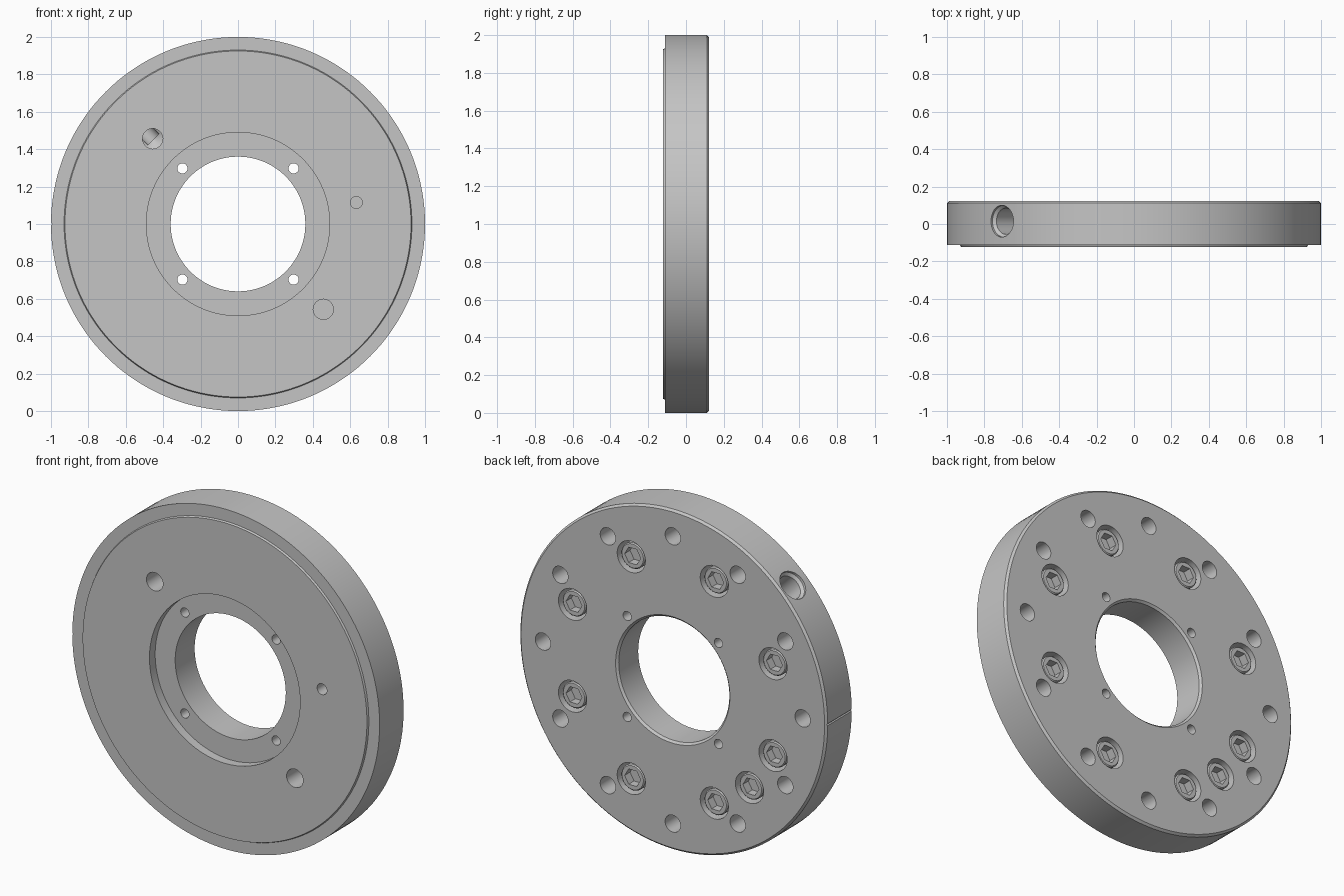
import bpy, bmesh, math
from mathutils import Vector, Matrix

cube = bpy.data.objects.get("Cube")
if cube:
    bpy.data.objects.remove(cube, do_unlink=True)

CENTRE = Vector((0, 0, 1))
BACK, FRONT, STEP = 0.123, -0.123, -0.112   # face planes along y
AXIS = Vector((0, 1, 0))

steel = bpy.data.materials.new("machined_grey")
steel.use_nodes = True
GREY = (0.56, 0.56, 0.56, 1)
steel.diffuse_color = GREY
steel.node_tree.nodes["Principled BSDF"].inputs["Base Color"].default_value = GREY


def lathe(bm, profile, origin, direction, steps=32, closed=False):
    """Turn a (radius, height) profile about an axis and add it to bm."""
    part = bmesh.new()
    vs = [part.verts.new((r, 0, h)) for r, h in profile]
    pairs = list(zip(vs, vs[1:])) + ([(vs[-1], vs[0])] if closed else [])
    edges = [part.edges.new(p) for p in pairs]
    bmesh.ops.spin(part, geom=vs + edges, cent=(0, 0, 0), axis=(0, 0, 1),
                   angle=math.tau, steps=steps, use_merge=True)
    bmesh.ops.remove_doubles(part, verts=part.verts, dist=1e-5)
    bmesh.ops.recalc_face_normals(part, faces=part.faces)
    turn = Vector(direction).to_track_quat('Z', 'Y').to_matrix().to_4x4()
    part.transform(Matrix.Translation(origin) @ turn)
    mesh = bpy.data.meshes.new("part")
    part.to_mesh(mesh)
    part.free()
    bm.from_mesh(mesh)
    bpy.data.meshes.remove(mesh)


def drill(bm, origin, direction, radius, depth, tip=0.0, steps=32):
    """Solid drill shape that enters at origin and runs along direction."""
    lathe(bm, [(0, -0.05), (radius, -0.05), (radius, depth), (0, depth + tip)],
          origin, direction, steps)


def to_object(bm, name):
    mesh = bpy.data.meshes.new(name)
    bm.to_mesh(mesh)
    bm.free()
    mesh.materials.append(steel)
    obj = bpy.data.objects.new(name, mesh)
    bpy.context.collection.objects.link(obj)
    return obj


def activate(obj):
    bpy.ops.object.select_all(action='DESELECT')
    obj.select_set(True)
    bpy.context.view_layer.objects.active = obj


def cut(obj, cutter):
    cutter.hide_render = True
    mod = obj.modifiers.new("cut", 'BOOLEAN')
    mod.operation, mod.solver, mod.object = 'DIFFERENCE', 'EXACT', cutter
    activate(obj)
    bpy.ops.object.modifier_apply(modifier=mod.name)
    bpy.data.objects.remove(cutter, do_unlink=True)


def smooth(obj):
    activate(obj)
    bpy.ops.object.shade_smooth_by_angle(angle=math.radians(25))


def on_face(radius, degrees, y):
    a = math.radians(degrees)
    return Vector((radius * math.cos(a), y, 1 + radius * math.sin(a)))


# Disc body: raised front face, front recess, bore, chamfered back edges
bm = bmesh.new()
lathe(bm, [(0.36, -0.07), (0.49, -0.07), (0.49, FRONT), (0.925, FRONT),
           (0.93, STEP), (1.0, STEP), (1.0, BACK - 0.012), (0.988, BACK),
           (0.372, BACK), (0.36, BACK - 0.012)],
      CENTRE, AXIS, steps=144, closed=True)
disc = to_object(bm, "flange_disc")

# Holes in both faces
screw_angles = [22.5 + 45 * i for i in range(8)] + [225]
bm = bmesh.new()
for i in range(12):
    drill(bm, on_face(0.845, 30 * i, BACK), -AXIS, 0.05, 0.12, 0.025)
for a in screw_angles:
    drill(bm, on_face(0.706, a, BACK), -AXIS, 0.092, 0.12)
for i in range(4):
    drill(bm, on_face(0.42, 45 + 90 * i, FRONT), AXIS, 0.027, 0.35)
drill(bm, on_face(0.645, 135, FRONT), AXIS, 0.054, 0.12, 0.03)
drill(bm, on_face(0.645, -45, FRONT), AXIS, 0.054, 0.12)
drill(bm, on_face(0.643, 10.3, FRONT), AXIS, 0.032, 0.08)
cut(disc, to_object(bm, "face_hole_cutter"))

# Radial port in the rim, narrowing toward the front face hole
bm = bmesh.new()
lathe(bm, [(0, -0.1), (0.085, -0.1), (0.085, 0.015), (0.07, 0.03),
           (0.07, 0.2), (0.045, 0.22), (0.045, 0.36), (0, 0.36)],
      on_face(1.0, 135, 0.015), CENTRE - on_face(1.0, 135, 0))
cut(disc, to_object(bm, "port_cutter"))

# Fine index groove across the rim
bm = bmesh.new()
bmesh.ops.create_cube(bm, size=1, matrix=Matrix.Translation((-1, 0, 1))
                      @ Matrix.Rotation(math.pi / 4, 4, 'Y')
                      @ Matrix.Diagonal((0.008, 1, 0.008, 1)))
cut(disc, to_object(bm, "groove_cutter"))
smooth(disc)

# Socket head screws seated in the counterbores
bm = bmesh.new()
lathe(bm, [(0, -0.108), (0.076, -0.108), (0.076, -0.006), (0.07, 0), (0, 0)],
      (0, 0, 0), AXIS)
screw = to_object(bm, "socket_screw")
bm = bmesh.new()
drill(bm, (0, 0, 0), -AXIS, 0.052, 0.05, steps=6)
cut(screw, to_object(bm, "hex_cutter"))
smooth(screw)
for i, a in enumerate(screw_angles):
    obj = screw if i == 0 else screw.copy()
    if i:
        bpy.context.collection.objects.link(obj)
    obj.name = f"socket_screw_{i + 1}"
    obj.location = on_face(0.706, a, BACK - 0.013)
